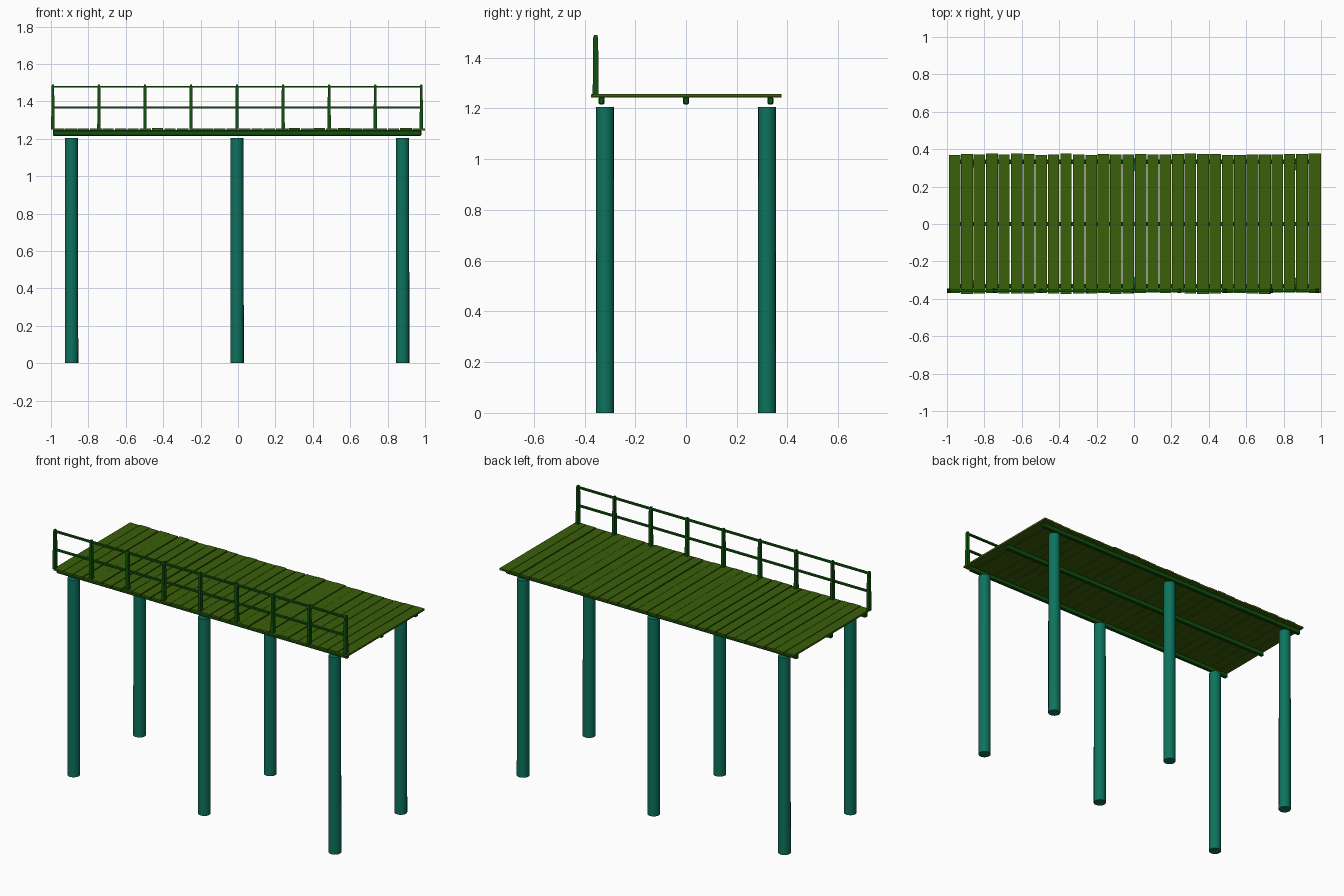
import bpy, bmesh, random
from mathutils import Matrix

if "Cube" in bpy.data.objects:
    bpy.data.objects.remove(bpy.data.objects["Cube"])

random.seed(4)


def material(name, color):
    m = bpy.data.materials.new(name)
    m.diffuse_color = (*color, 1)
    m.use_nodes = True
    m.node_tree.nodes["Principled BSDF"].inputs["Base Color"].default_value = m.diffuse_color
    return m


PILE = material("pile_teal", (0.004, 0.17, 0.11))
FRAME = material("frame_green", (0.005, 0.085, 0.004))
DECK = material("deck_olive", (0.042, 0.115, 0.003))


def finish(name, bm, mat):
    mesh = bpy.data.meshes.new(name)
    bm.to_mesh(mesh)
    bm.free()
    mesh.materials.append(mat)
    ob = bpy.data.objects.new(name, mesh)
    bpy.context.collection.objects.link(ob)
    return ob


def box(bm, lo, hi, top=1.0):
    """Box between two corners; top scales the upper face."""
    c = [(a + b) / 2 for a, b in zip(lo, hi)]
    s = [b - a for a, b in zip(lo, hi)]
    for v in bmesh.ops.create_cube(bm, size=1)["verts"]:
        k = top if v.co.z > 0 else 1.0
        v.co = (c[0] + v.co.x * s[0] * k, c[1] + v.co.y * s[1] * k, c[2] + v.co.z * s[2])


# support piles
for side, y in (("front", -0.319), ("back", 0.319)):
    for i, x in enumerate((-0.89, -0.005, 0.88)):
        bm = bmesh.new()
        bmesh.ops.create_cone(bm, cap_ends=True, segments=16, radius1=0.036, radius2=0.035,
                              depth=1.205, matrix=Matrix.Translation((x, y, 0.6025)))
        ob = finish(f"{side}_pile_{i + 1}", bm, PILE)
        bpy.context.view_layer.objects.active = ob
        ob.select_set(True)
        bpy.ops.object.shade_smooth_by_angle()
        ob.select_set(False)

# long beams under the deck
for name, y in (("front", -0.333), ("middle", 0.0), ("back", 0.333)):
    bm = bmesh.new()
    box(bm, (-0.99, y - 0.011, 1.216), (0.98, y + 0.011, 1.246))
    ob = finish(f"{name}_beam", bm, FRAME)
    bev = ob.modifiers.new("bevel", "BEVEL")
    bev.width = 0.004
    bev.segments = 1

# deck planks with slightly uneven ends, widths and heights
bm = bmesh.new()
count = 30
pitch = 1.99 / count
for i in range(count):
    x = -0.99 + pitch * i
    w = pitch if i == count - 1 else pitch - random.uniform(0.002, 0.007)
    dz = random.uniform(-0.0015, 0.0015)
    box(bm, (x, -0.366 - random.uniform(0, 0.008), 1.2445 + dz),
        (x + w, 0.369 + random.uniform(0, 0.008), 1.2555 + dz))
finish("deck_planks", bm, DECK)

# railing posts along the front edge
bm = bmesh.new()
for i in range(9):
    x = -0.99 + 0.24625 * i
    box(bm, (x - 0.009, -0.368, 1.25), (x + 0.009, -0.344, 1.48), 0.8)
    box(bm, (x - 0.0072, -0.3656, 1.48), (x + 0.0072, -0.3464, 1.49), 0.65)
finish("railing_posts", bm, FRAME)

# horizontal rails
for name, z in (("top", 1.478), ("middle", 1.367)):
    bm = bmesh.new()
    box(bm, (-0.99, -0.363, z - 0.005), (0.98, -0.349, z + 0.005))
    finish(f"{name}_rail", bm, FRAME)
